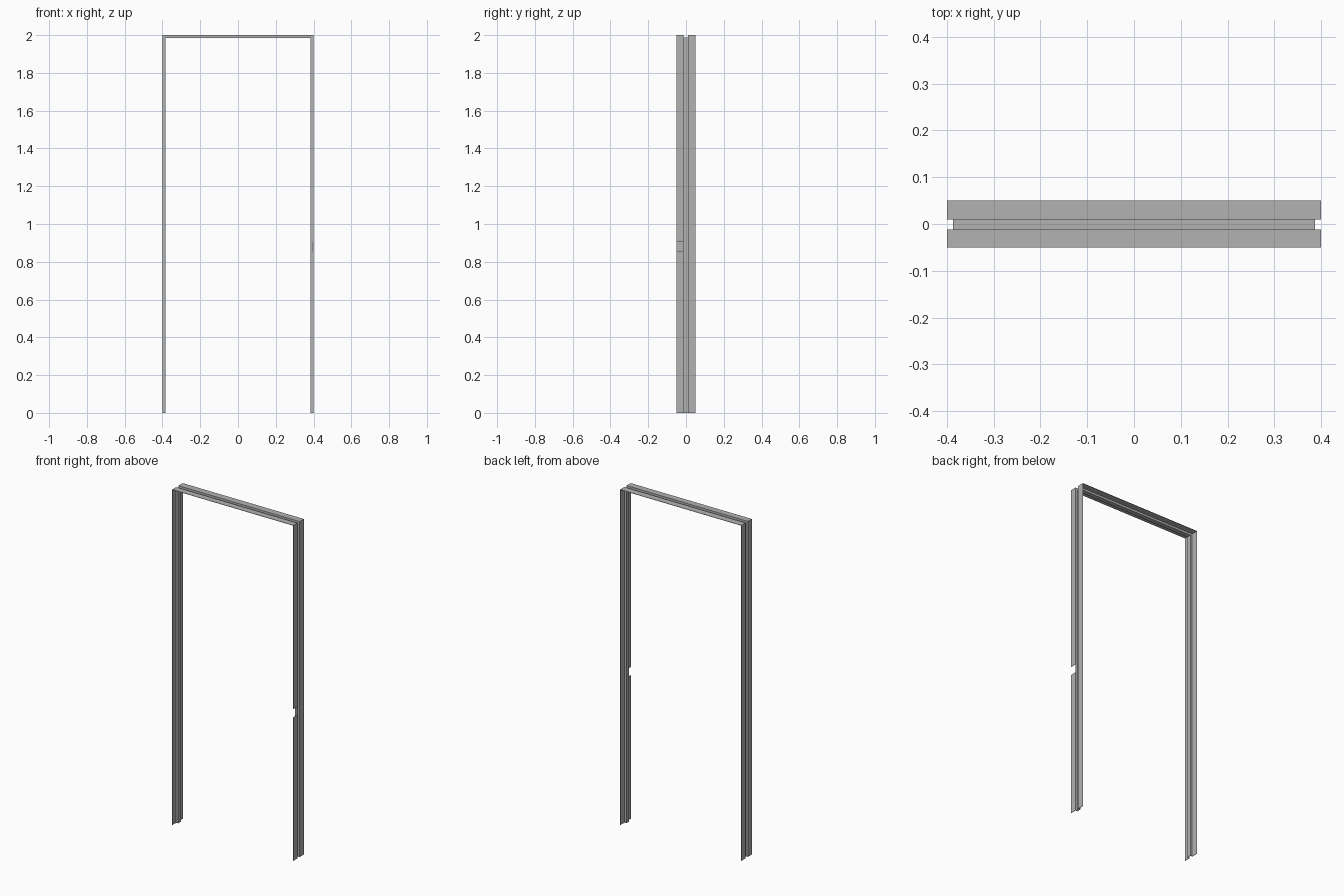
import bpy
import bmesh

cube = bpy.data.objects.get("Cube")
if cube:
    bpy.data.objects.remove(cube, do_unlink=True)

HALF_WIDTH, HEIGHT, SHEET = 0.4, 2.0, 0.002
NOTCH_LOW, NOTCH_HIGH = 0.855, 0.905

# Folded sheet section: (inset from the outer face, y), with the door stop in the middle
SECTION = [(0, -0.05), (0, -0.012), (0.013, -0.012),
           (0.013, 0.01), (0, 0.01), (0, 0.05)]

# Path up the left jamb, across the head and down the right jamb: (side, z or None at a corner)
PATH = [(1, 0), (1, NOTCH_LOW), (1, NOTCH_HIGH), (1, None), (-1, None), (-1, 0)]

steel = bpy.data.materials.new("grey steel")
steel.use_nodes = True
colour = (0.45, 0.45, 0.45, 1)
steel.diffuse_color = colour
steel.node_tree.nodes["Principled BSDF"].inputs["Base Color"].default_value = colour

# Sweep the section along the path with mitred corners
bm = bmesh.new()
rings = []
for side, z in PATH:
    rings.append([bm.verts.new((side * (HALF_WIDTH - inset), y,
                                HEIGHT - inset if z is None else z))
                  for inset, y in SECTION])

for s in range(len(rings) - 1):
    a, b = rings[s], rings[s + 1]
    for i in range(len(SECTION) - 1):
        # Leave out the front flange at the latch notch
        if PATH[s][1] == NOTCH_LOW and i == 0:
            continue
        bm.faces.new((a[i], a[i + 1], b[i + 1], b[i]))

mesh = bpy.data.meshes.new("door_frame")
bm.to_mesh(mesh)
bm.free()
mesh.materials.append(steel)
frame = bpy.data.objects.new("door_frame", mesh)
bpy.context.collection.objects.link(frame)

# Sheet thickness, grown inward from the outer faces
solid = frame.modifiers.new("sheet thickness", 'SOLIDIFY')
solid.thickness = SHEET
solid.offset = -1
solid.use_even_offset = True
solid.use_quality_normals = True
